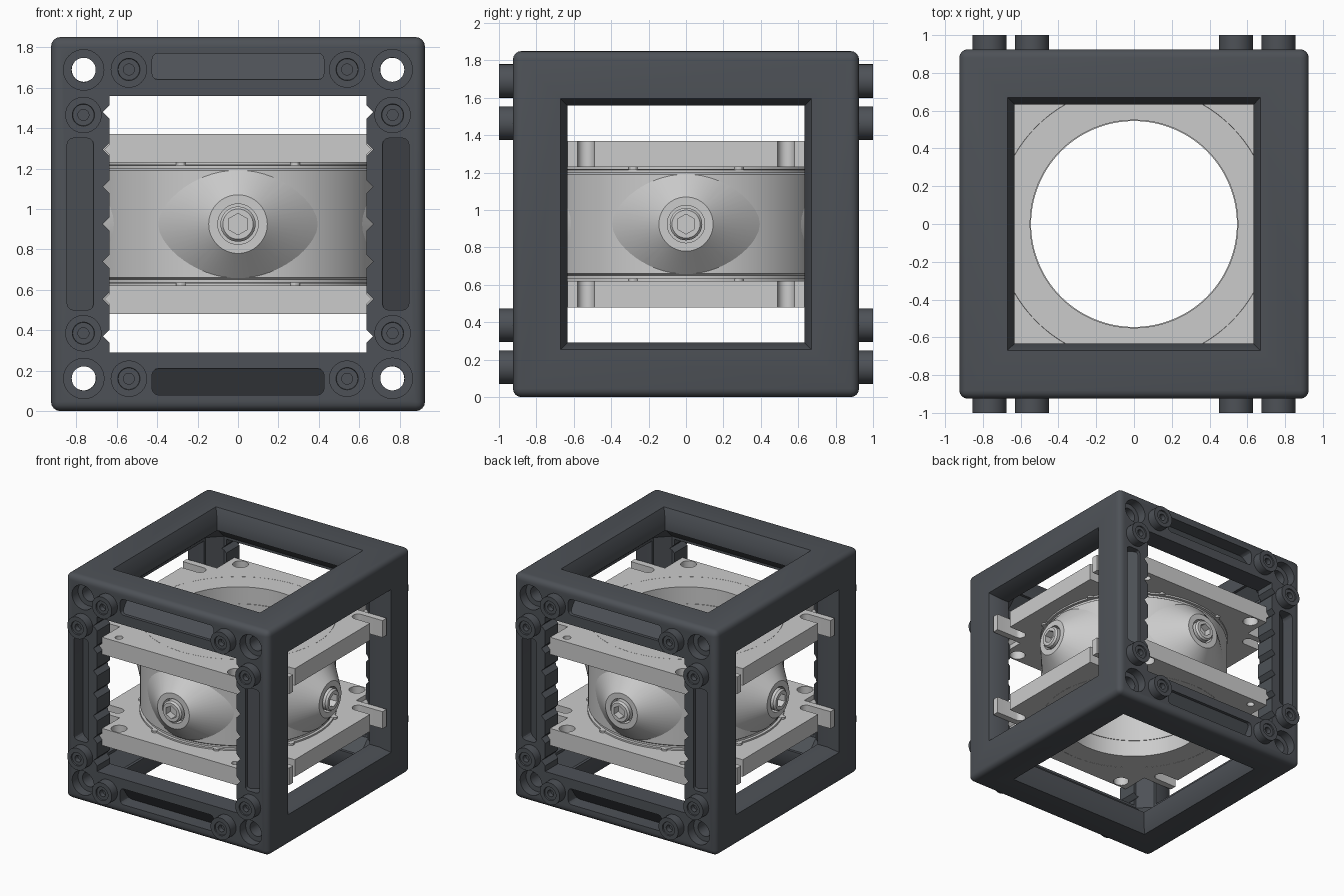
import bpy, bmesh
from math import pi, cos, sin
from mathutils import Matrix

if "Cube" in bpy.data.objects:
    bpy.data.objects.remove(bpy.data.objects["Cube"])

CZ = 0.925   # everything is built around the cube centre, then lifted
H = 0.925    # half size of the frame
dark = bpy.data.materials.new("dark_plastic")
dark.diffuse_color = (0.075, 0.083, 0.095, 1)
dark.use_nodes = True
dark.node_tree.nodes["Principled BSDF"].inputs["Base Color"].default_value = dark.diffuse_color
I = Matrix.Identity(4)


def R(angle, axis):
    return Matrix.Rotation(angle, 4, axis)


def T(x, y, z):
    return Matrix.Translation((x, y, z))


FRONT = R(pi / 2, 'X')   # local +z becomes -y


def finish(name, bm, m=I, mat=None):
    bmesh.ops.remove_doubles(bm, verts=bm.verts, dist=1e-5)
    bmesh.ops.transform(bm, matrix=m, verts=bm.verts)
    bmesh.ops.recalc_face_normals(bm, faces=bm.faces)
    me = bpy.data.meshes.new(name)
    bm.to_mesh(me)
    bm.free()
    ob = bpy.data.objects.new(name, me)
    bpy.context.collection.objects.link(ob)
    if mat:
        me.materials.append(mat)
    return ob


def box(name, size, m=I, bevel=0, segs=1, mat=None):
    bm = bmesh.new()
    bmesh.ops.create_cube(bm, size=1, matrix=Matrix.Diagonal((*size, 1)))
    if bevel:
        bmesh.ops.bevel(bm, geom=bm.edges[:], offset=bevel, segments=segs, profile=0.5, affect='EDGES')
    return finish(name, bm, m, mat)


def frustum(name, h0, h1, z0, z1, m=I):
    """Square block, half sizes h0 at z0 and h1 at z1."""
    bm = bmesh.new()
    bmesh.ops.create_cube(bm, size=2)
    for v in bm.verts:
        h, z = (h0, z0) if v.co.z < 0 else (h1, z1)
        v.co = (v.co.x * h, v.co.y * h, z)
    return finish(name, bm, m)


def lathe(name, pts, m=I, n=32, mat=None):
    """Spin a closed (radius, height) profile about z."""
    bm = bmesh.new()
    rings = [[bm.verts.new((r * cos(2 * pi * i / n), r * sin(2 * pi * i / n), z)) for r, z in pts]
             for i in range(n)]
    k = len(pts)
    for i in range(n):
        a, b = rings[i], rings[(i + 1) % n]
        for j in range(k):
            l = (j + 1) % k
            if pts[j][0] == 0 and pts[l][0] == 0:
                continue
            if pts[j][0] == 0:
                bm.faces.new((a[j], b[l], a[l]))
            elif pts[l][0] == 0:
                bm.faces.new((a[j], b[j], a[l]))
            else:
                bm.faces.new((a[j], b[j], b[l], a[l]))
    return finish(name, bm, m, mat)


def rod(name, r, z0, z1, m=I, n=32):
    return lathe(name, [(0, z0), (r, z0), (r, z1), (0, z1)], m, n)


def boolean(ob, tools, op='DIFFERENCE'):
    bpy.context.view_layer.objects.active = ob
    for t in tools:
        md = ob.modifiers.new("bool", 'BOOLEAN')
        md.operation, md.solver, md.object = op, 'EXACT', t
        bpy.ops.object.modifier_apply(modifier=md.name)
        bpy.data.objects.remove(t)


def slot(m):
    """Rounded slot whose floor gets deeper towards the outer edge."""
    bm = bmesh.new()
    bmesh.ops.create_cube(bm, size=1, matrix=Matrix.Diagonal((0.85, 0.13, 1, 1)))
    edges = [e for e in bm.edges if abs((e.verts[0].co - e.verts[1].co).z) > 0.5]
    bmesh.ops.bevel(bm, geom=edges, offset=0.03, segments=3, profile=0.5, affect='EDGES')
    for v in bm.verts:
        v.co.z = 0.05 if v.co.z > 0 else -0.07 - 0.7 * v.co.y
    return finish("slot_cutter", bm, m)


# Hollow cube frame: rounded block, chamfered cavity, six windows
frame = box("cube_frame", (2 * H,) * 3, I, 0.045, 4, dark)
cut = [box("c", (1.51,) * 3, I, 0.1),
       box("c", (1.27, 3, 1.27)), box("c", (3, 1.268, 1.268)), box("c", (1.266, 1.266, 3))]
# Chamfered window rims on sides, top and bottom
for k in range(4):
    cut.append(frustum("c", 0.632, 0.675, 0.84, 0.935, R(k * pi / 2, 'Y')))
# V grooves in the front and back uprights
for s in (-1, 1):
    for k in range(-3, 4):
        cut.append(box("c", (0.048, 3, 0.048), T(s * 0.6351, 0, k * 0.185) @ R(pi / 4, 'Y')))
# Counterbored corner holes and slots
bore = [(0, 0), (0.06, 0), (0.06, 0.85), (0.1, 0.85), (0.1, 1.1), (0, 1.1)]
for k in range(4):
    for face in (I, R(pi, 'Z')):
        m = face @ R(k * pi / 2, 'Y')
        cut.append(lathe("c", bore, m @ T(0.763, 0.001 * k, 0.764) @ FRONT))
        cut.append(slot(m @ T(0, -H, 0.78) @ FRONT))
boolean(frame, cut)

# Connector pegs on the front and back
peg = [(0, 0.85), (0.09, 0.85), (0.09, 1.0), (0.055, 1.0), (0.053, 0.99),
       (0.027, 0.99), (0.027, 0.95), (0, 0.95)]
for k in range(4):
    for face in (I, R(pi, 'Z')):
        for x, z in ((0.54, 0.765), (0.765, 0.54)):
            lathe("connector_peg", peg, face @ R(k * pi / 2, 'Y') @ T(x, 0, z) @ FRONT, 32, dark)

# Two cross-shaped insert plates: toothed arms along y, clip arms along x
side = [(0.635, 0.305), (0.635, 0.343), (0.662, 0.37), (0.635, 0.397), (0.635, 0.445)]
outline = side + [(-x, z) for x, z in reversed(side)]
for name, flip in (("upper_plate", I), ("lower_plate", R(pi, 'X'))):
    bm = bmesh.new()
    f = bm.faces.new([bm.verts.new((x, -0.86, z)) for x, z in outline])
    ext = bmesh.ops.extrude_face_region(bm, geom=[f])
    bmesh.ops.translate(bm, vec=(0, 1.72, 0),
                        verts=[v for v in ext["geom"] if isinstance(v, bmesh.types.BMVert)])
    plate = finish(name, bm)
    corners = [(sx, sy) for sx in (-1, 1) for sy in (-1, 1)]
    arms = [box("c", (1.72, 1.266, 0.14), T(0, 0, 0.375))]
    arms += [box("c", (0.15, 0.052, 0.14), T(sx * 0.835, sy * 0.607, 0.375)) for sx, sy in corners]
    boolean(plate, arms, 'UNION')
    cut = [rod("c", 0.55, 0.2, 0.6, I, 96),
           lathe("c", [(0.727, 0.46), (0.73, 0.44), (0.733, 0.46)], I, 96)]
    for sx, sy in corners:
        # locating holes and rounded clip slots
        cut.append(rod("c", 0.06 if sx * sy < 0 else 0.03, 0.2, 0.6, T(sx * 0.53, sy * 0.79, 0), 24))
        cut.append(box("c", (0.3, 0.09, 0.4), T(sx * 0.87, sy * 0.535, 0.37)))
        cut.append(rod("c", 0.045, 0.17, 0.57, T(sx * 0.72, sy * 0.535, 0), 24))
    boolean(plate, cut)
    plate.data.transform(flip)

# Central ring with thin flanges
half = [(0.73, 0.265), (0.715, 0.275), (0.715, 0.29), (0.735, 0.292), (0.735, 0.306)]
ring = [(0.545, -0.306)] + [(r, -z) for r, z in reversed(half)] + half + [(0.545, 0.306)]
lathe("central_ring", ring, I, 128)
# Small nubs around both flanges
for k in range(8):
    a = pi / 8 + k * pi / 4
    for s in (I, R(pi, 'X')):
        rod("flange_nub", 0.025, 0.29, 0.306, s @ T(0.735 * cos(a), 0.735 * sin(a), 0), 12)

# Four conical bosses with hex socket screws
boss = [(0, 0.6), (0.41, 0.6), (0.145, 0.84), (0.1, 0.84), (0.1, 0.77), (0, 0.77)]
for k in range(4):
    m = R(k * pi / 2, 'Z') @ FRONT
    b = lathe("screw_boss", boss, m, 64)
    boolean(b, [box("c", (3, 3, 0.532))], 'INTERSECT')
    s = lathe("socket_screw", [(0, 0.76), (0.087, 0.76), (0.087, 0.855), (0.075, 0.87), (0, 0.87)], m)
    boolean(s, [rod("c", 0.053, 0.81, 1, m @ R(pi / 6, 'Z'), 6)])

# Stand the model on the ground and smooth the round surfaces
bpy.ops.object.select_all(action='DESELECT')
for ob in bpy.context.scene.objects:
    ob.data.transform(T(0, 0, CZ))
    ob.select_set(True)
bpy.context.view_layer.objects.active = frame
bpy.ops.object.shade_smooth_by_angle(angle=pi / 6)
